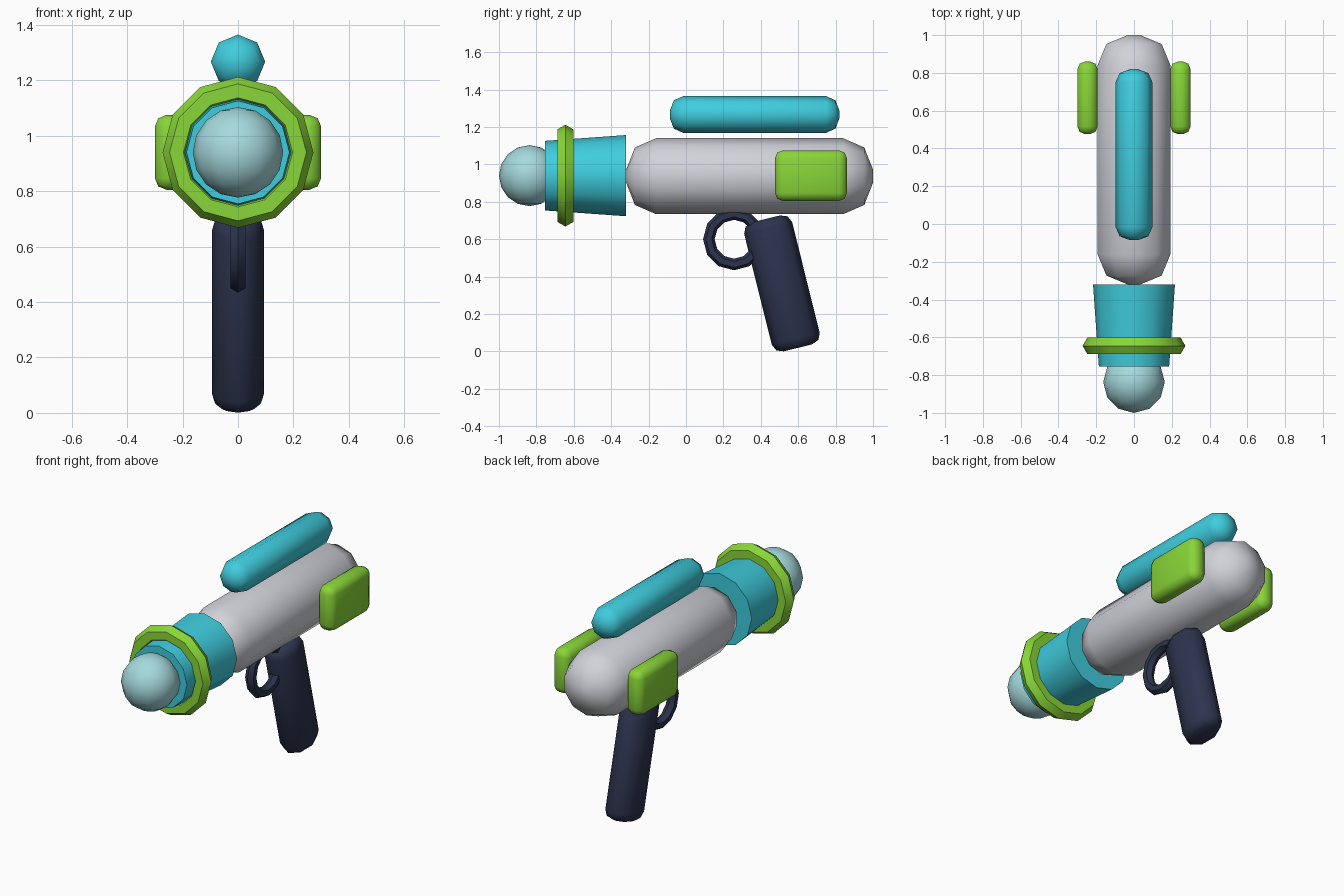
import bpy, bmesh
from math import radians, pi
from mathutils import Matrix, Vector

if "Cube" in bpy.data.objects:
    bpy.data.objects.remove(bpy.data.objects["Cube"], do_unlink=True)

AXIS_Z = 0.94  # height of the barrel axis


def material(name, rgb):
    m = bpy.data.materials.new(name)
    m.use_nodes = True
    m.diffuse_color = (*rgb, 1)
    m.node_tree.nodes["Principled BSDF"].inputs["Base Color"].default_value = (*rgb, 1)
    return m


cyan = material("cyan", (0.05, 0.61, 0.73))
green = material("lime green", (0.25, 0.67, 0.04))
grey = material("light grey", (0.64, 0.65, 0.70))
navy = material("dark navy", (0.025, 0.034, 0.075))
glass = material("pale aqua", (0.38, 0.70, 0.73))


def finish(obj, name, mat, angle=50):
    obj.name = obj.data.name = name
    obj.data.materials.append(mat)
    bpy.ops.object.select_all(action="DESELECT")
    obj.select_set(True)
    bpy.context.view_layer.objects.active = obj
    bpy.ops.object.shade_smooth_by_angle(angle=radians(angle))
    return obj


def from_bmesh(bm, name, mat, angle=50):
    mesh = bpy.data.meshes.new(name)
    bm.to_mesh(mesh)
    bm.free()
    obj = bpy.data.objects.new(name, mesh)
    bpy.context.collection.objects.link(obj)
    return finish(obj, name, mat, angle)


def rounded_rod(name, mat, sides, radius, length, bevel, loc, tilt, squash=1, angle=50):
    """Cylinder with rounded rims, tilted about x."""
    bm = bmesh.new()
    bmesh.ops.create_cone(bm, cap_ends=True, segments=sides, radius1=radius,
                          radius2=radius, depth=length)
    bmesh.ops.rotate(bm, verts=bm.verts, matrix=Matrix.Rotation(pi / 2, 3, "Z"))
    rims = [e for e in bm.edges if abs(e.verts[0].co.z - e.verts[1].co.z) < 1e-4]
    bmesh.ops.bevel(bm, geom=rims, offset=bevel, segments=2, profile=0.5, affect="EDGES")
    # keep a corner of the cross-section on the upper side
    if sides % 4:
        bmesh.ops.rotate(bm, verts=bm.verts, matrix=Matrix.Rotation(pi / 2, 3, "Z"))
    bm.transform(Matrix.Translation(loc) @ Matrix.Rotation(tilt, 4, "X")
                 @ Matrix.Diagonal((squash, 1, 1, 1)))
    return from_bmesh(bm, name, mat, angle)


def ring(name, mat, loc, rot, major, minor, sides, tube_sides):
    bpy.ops.mesh.primitive_torus_add(location=loc, rotation=rot, major_radius=major,
                                     minor_radius=minor, major_segments=sides,
                                     minor_segments=tube_sides)
    return finish(bpy.context.object, name, mat)


# Body and top tank
rounded_rod("body", grey, 10, 0.203, 1.32, 0.16, (0, 0.34, AXIS_Z - 0.003), pi / 2)
rounded_rod("top_tank", cyan, 8, 0.098, 0.905, 0.07, (0, 0.367, 1.267), pi / 2)

# Grip and trigger guard
rounded_rod("grip", navy, 8, 0.132, 0.71, 0.05, (0, 0.513, 0.364), radians(14),
            squash=0.71, angle=70)
ring("trigger_guard", navy, (0, 0.257, 0.6), (0, pi / 2, 0), 0.135, 0.031, 12, 6)

# Nozzle, flared towards the body
bpy.ops.mesh.primitive_cone_add(vertices=12, radius1=0.217, radius2=0.186, depth=0.435,
                                location=(0, -0.537, AXIS_Z), rotation=(pi / 2, 0, 0))
finish(bpy.context.object, "nozzle", cyan)
ring("nozzle_ring", green, (0, -0.645, AXIS_Z), (pi / 2, 0, 0), 0.222, 0.05, 12, 6)

# Ball at the muzzle
bpy.ops.mesh.primitive_uv_sphere_add(segments=12, ring_count=8, radius=0.163,
                                     location=(0, -0.837, AXIS_Z))
finish(bpy.context.object, "muzzle_ball", glass)

# Side pods
for side, label in ((1, "left"), (-1, "right")):
    bm = bmesh.new()
    bmesh.ops.create_cube(bm, size=1)
    bmesh.ops.scale(bm, verts=bm.verts, vec=Vector((0.108, 0.385, 0.27)))
    bmesh.ops.bevel(bm, geom=bm.edges[:], offset=0.042, segments=2, profile=0.5,
                    affect="EDGES")
    bmesh.ops.translate(bm, verts=bm.verts, vec=Vector((side * 0.246, 0.668, AXIS_Z)))
    from_bmesh(bm, label + "_pod", green)
